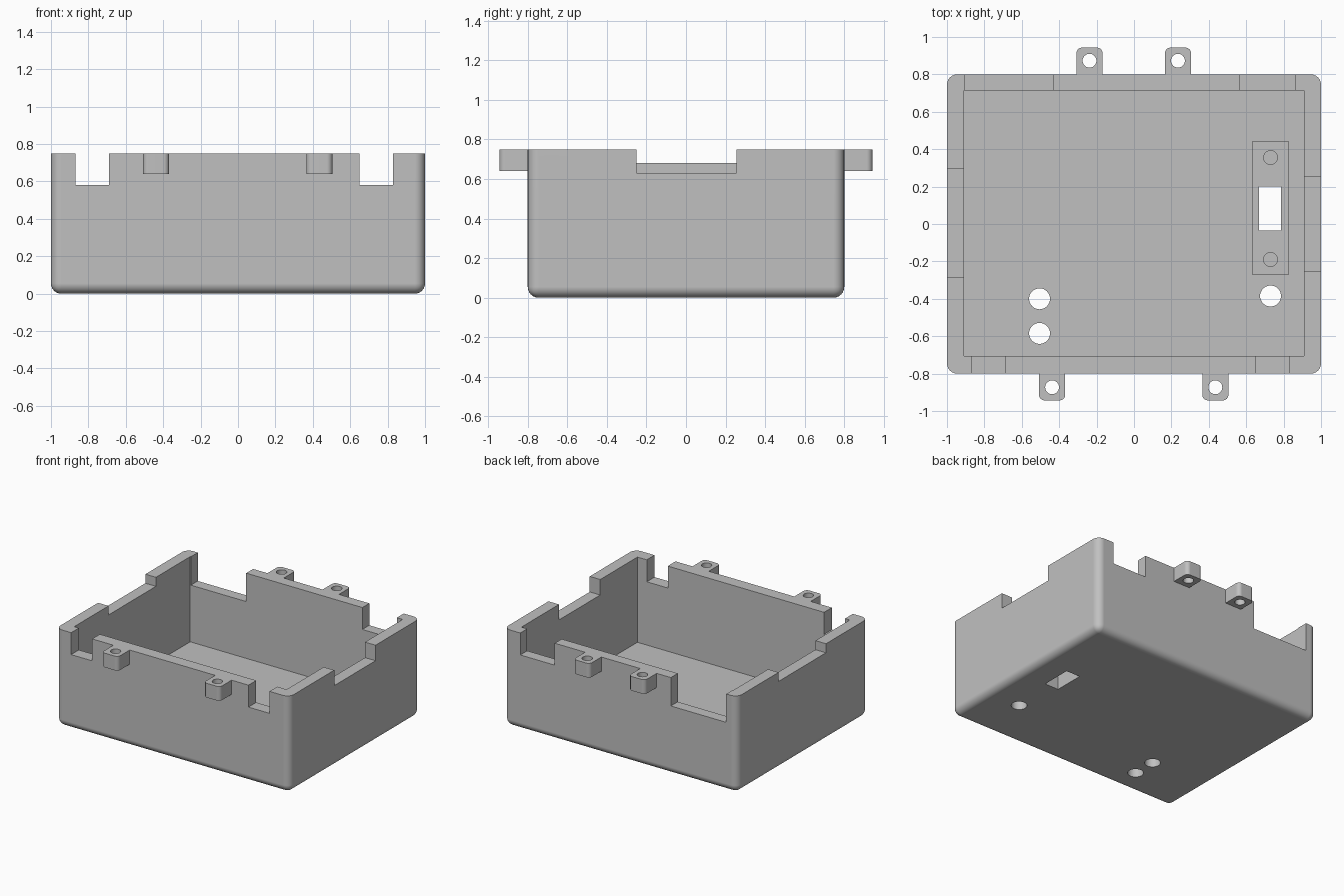
import bpy
import bmesh
from mathutils import Matrix, Vector
from math import radians

if "Cube" in bpy.data.objects:
    bpy.data.objects.remove(bpy.data.objects["Cube"])

HEIGHT = 0.75
FLOOR = 0.09
PAD_TOP = 0.14

grey = bpy.data.materials.new("plain grey")
grey.use_nodes = True
colour = (0.53, 0.53, 0.53, 1)
grey.diffuse_color = colour
grey.node_tree.nodes["Principled BSDF"].inputs["Base Color"].default_value = colour


def make_object(name, bm):
    mesh = bpy.data.meshes.new(name)
    bmesh.ops.recalc_face_normals(bm, faces=bm.faces)
    bm.to_mesh(mesh)
    bm.free()
    mesh.materials.append(grey)
    obj = bpy.data.objects.new(name, mesh)
    bpy.context.collection.objects.link(obj)
    return obj


def box(name, x, y, z, radius=0, rounded=None):
    """Box from (min, max) ranges; edges passing the rounded test are bevelled."""
    bm = bmesh.new()
    low, high = (Vector(c) for c in zip(x, y, z))
    size = Matrix.Diagonal((*(high - low), 1))
    bmesh.ops.create_cube(bm, matrix=Matrix.Translation((low + high) / 2) @ size)
    if rounded:
        edges = [e for e in bm.edges if rounded(*(v.co for v in e.verts))]
        bmesh.ops.bevel(bm, geom=edges, offset=radius, segments=6,
                        profile=0.5, affect='EDGES')
    return make_object(name, bm)


def drill(x, y, z, radius):
    bm = bmesh.new()
    bmesh.ops.create_cone(bm, cap_ends=True, segments=32, radius1=radius,
                          radius2=radius, depth=z[1] - z[0],
                          matrix=Matrix.Translation((x, y, sum(z) / 2)))
    return make_object("drill", bm)


def cut(cutter, *targets):
    """Subtract the cutter from every target, then discard it."""
    cutter.hide_render = True
    for obj in targets:
        bpy.context.view_layer.objects.active = obj
        mod = obj.modifiers.new("cut", 'BOOLEAN')
        mod.operation = 'DIFFERENCE'
        mod.solver = 'EXACT'
        mod.object = cutter
        bpy.ops.object.modifier_apply(modifier=mod.name)
    bpy.data.objects.remove(cutter)


# Open tray with rounded corners and bottom edges
tray = box("tray", (-1, 1), (-0.8, 0.8), (0, HEIGHT), 0.055,
           lambda a, b: min(a.z, b.z) < 0.01)
cut(box("cavity", (-0.91, 0.91), (-0.705, 0.715), (FLOOR, 1)), tray)

# Notches in the rim: front pair, back pair, then one per side
front, back = (-0.9, -0.6), (0.6, 0.9)
for x, y, bottom in [
    ((-0.87, -0.69), front, 0.58),
    ((0.65, 0.83), front, 0.58),
    ((-0.905, -0.43), back, 0.53),
    ((0.565, 0.86), back, 0.58),
    ((0.8, 1.1), (-0.25, 0.255), 0.63),
    ((-1.1, -0.8), (-0.285, 0.295), 0.68),
]:
    cut(box("notch", x, y, (bottom, 1)), tray)

# Raised mounting pad with a slot and two blind screw holes
pad = box("mounting_pad", (0.63, 0.83), (-0.27, 0.44), (FLOOR, PAD_TOP))
cut(box("slot", (0.667, 0.785), (-0.035, 0.2), (-0.1, 0.3)), tray, pad)
for y in (-0.19, 0.355):
    cut(drill(0.73, y, (0.06, 0.3), 0.037), tray, pad)

# Holes through the floor
for x, y in [(-0.505, -0.4), (-0.505, -0.585), (0.73, -0.385)]:
    cut(drill(x, y, (-0.1, 0.3), 0.056), tray)

# Screw lugs outside the rim
parts = [tray, pad]
for name, x, side in [("front_lug_right", -0.438, -1), ("front_lug_left", 0.435, -1),
                      ("back_lug_right", -0.238, 1), ("back_lug_left", 0.235, 1)]:
    lug = box(name, (x - 0.07, x + 0.07), sorted((side * 0.8, side * 0.943)),
              (0.64, HEIGHT), 0.03,
              lambda a, b: abs(a.z - b.z) > 0.05 and abs(a.y) > 0.9)
    cut(drill(x, side * 0.873, (0.5, 1), 0.037), lug)
    parts.append(lug)

# Smooth the rounded edges and keep the flat faces flat
for obj in parts:
    bpy.ops.object.select_all(action='DESELECT')
    obj.select_set(True)
    bpy.context.view_layer.objects.active = obj
    bpy.ops.object.shade_smooth_by_angle(angle=radians(30))
    weighted = obj.modifiers.new("flat faces", 'WEIGHTED_NORMAL')
    weighted.keep_sharp = True
